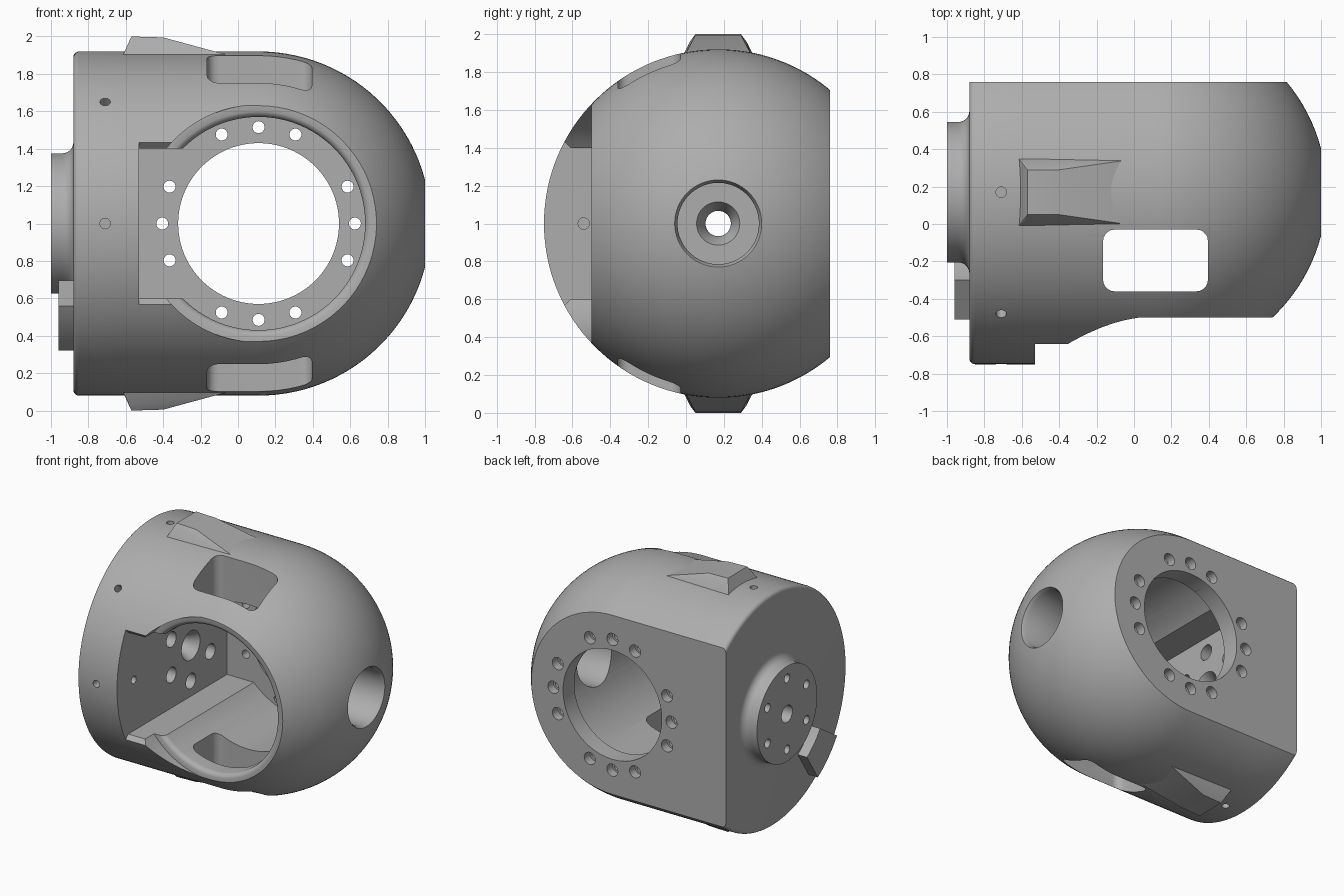
import bpy, bmesh
from math import sin, cos, pi, radians, sqrt
from mathutils import Vector

cube = bpy.data.objects.get("Cube")
if cube:
    bpy.data.objects.remove(cube, do_unlink=True)

grey = bpy.data.materials.new("machined grey")
grey.use_nodes = True
colour = (0.42, 0.42, 0.42, 1)
grey.diffuse_color = colour
grey.node_tree.nodes["Principled BSDF"].inputs["Base Color"].default_value = colour

CY, CZ, R = 0.17, 1.0, 0.92      # main axis (along x) and outer radius
PX = 0.11                        # centre of the dome and of the front port
AXIS = Vector((0, CY, CZ))
PORT = Vector((PX, 0, CZ))
X, Y = Vector((1, 0, 0)), Vector((0, 1, 0))


def finish(name, bm):
    bmesh.ops.remove_doubles(bm, verts=bm.verts, dist=1e-5)
    bmesh.ops.recalc_face_normals(bm, faces=bm.faces)
    mesh = bpy.data.meshes.new(name)
    bm.to_mesh(mesh)
    bm.free()
    ob = bpy.data.objects.new(name, mesh)
    bpy.context.collection.objects.link(ob)
    mesh.materials.append(grey)
    return ob


def lathe(name, profile, origin, axis, sides=32):
    """Closed solid of revolution from (distance along axis, radius) pairs."""
    turn = Vector((0, 0, 1)).rotation_difference(axis)
    bm = bmesh.new()
    rings = []
    for d, r in profile:
        rings.append([bm.verts.new(origin + turn @ Vector(
            (r * cos(2 * pi * i / sides), r * sin(2 * pi * i / sides), d))) for i in range(sides)])
    for a, b in zip(rings, rings[1:]):
        for i in range(sides):
            j = (i + 1) % sides
            bm.faces.new((a[i], a[j], b[j], b[i]))
    bm.faces.new(rings[0])
    bm.faces.new(rings[-1])
    return finish(name, bm)


def prism(name, outline, offset):
    """Extrude a planar outline by an offset vector."""
    bm = bmesh.new()
    face = bm.faces.new([bm.verts.new(p) for p in outline])
    new = bmesh.ops.extrude_face_region(bm, geom=[face])["geom"]
    bmesh.ops.translate(bm, vec=offset, verts=[v for v in new if isinstance(v, bmesh.types.BMVert)])
    return finish(name, bm)


def cut(target, cutter):
    cutter.hide_render = True
    mod = target.modifiers.new("cut", 'BOOLEAN')
    mod.operation, mod.solver, mod.object = 'DIFFERENCE', 'EXACT', cutter
    bpy.context.view_layer.objects.active = target
    bpy.ops.object.modifier_apply(modifier=mod.name)
    bpy.data.objects.remove(cutter, do_unlink=True)


def smooth(ob, angle=30):
    bpy.ops.object.select_all(action='DESELECT')
    ob.select_set(True)
    bpy.context.view_layer.objects.active = ob
    bpy.ops.object.shade_smooth_by_angle(angle=radians(angle))


# Housing: mounting flange, barrel and dome in one turned profile
profile = [(-1, 0.03), (-1, 0.375), (-0.94, 0.375)]
for i in range(1, 7):
    a = i / 6 * pi / 2
    profile.append((-0.94 + 0.06 * sin(a), 0.435 - 0.06 * cos(a)))
for i in range(6):
    a = i / 5 * pi / 2
    profile.append((-0.85 - 0.03 * cos(a), R - 0.03 + 0.03 * sin(a)))
profile += [(-0.6, R), (-0.35, R), (-0.1, R)]
end = sqrt(R * R - (1 - PX) ** 2)
for i in range(25):
    a = i / 24 * 1.3145
    profile.append((PX + R * sin(a), R * cos(a)))
profile += [(1, end), (1, 0.05)]
housing = lathe("housing", profile, AXIS, X, 128)

# Flat back with a softened edge
cut(housing, prism("back_cutter", [(-2, 0.76, -1), (2, 0.76, -1), (2, 0.76, 3), (-2, 0.76, 3)], (0, 1, 0)))

# Round front port with a rolled lip, cut down to the inner back wall
lip = [(-1.2, 0.635), (-0.5, 0.635)]
for i in range(1, 7):
    a = i / 6 * pi / 2
    lip.append((-0.5 + 0.04 * (1 - cos(a)), 0.61 - 0.04 * sin(a)))
lip.append((0.62, 0.57))
cut(housing, lathe("port_cutter", lip, PORT, Y, 96))

# Square side bay of the port, flared at its mouth
bay = [(-0.53, y, CZ + z) for y, z in
       ((0.62, -0.4), (0.62, 0.4), (-0.61, 0.4), (-0.66, 0.45), (-1, 0.45),
        (-1, -0.45), (-0.66, -0.45), (-0.61, -0.4))]
cut(housing, prism("bay_cutter", bay, (0.28, 0, 0)))
straight = [(-0.53, y, CZ + z) for y, z in ((0.62, -0.4), (0.62, 0.4), (-1, 0.4), (-1, -0.4))]
cut(housing, prism("bay_inner_cutter", straight, (0.6, 0, 0)))

# Back opening and its bolt holes, in threes
cut(housing, lathe("back_bore", [(0.4, 0.43), (1, 0.43)], PORT, Y, 96))
for quarter in range(4):
    for step in (-22.5, 0, 22.5):
        a = radians(90 * quarter + step)
        spot = PORT + Vector((cos(a), 0, sin(a))) * 0.515
        cut(housing, lathe("back_bolt_hole", [(0.5, 0.032), (0.69, 0.032), (0.69, 0.048), (1, 0.048)],
                           spot, Y, 24))

# Dome bore and the flange centre hole
cut(housing, lathe("dome_bore", [(0.3, 0.215), (0.97, 0.215), (1.01, 0.235), (1.2, 0.235)], AXIS, X, 64))
cut(housing, lathe("flange_bore", [(-1.1, 0.067), (-0.63, 0.067), (-0.59, 0.08), (-0.52, 0.12), (-0.4, 0.12)],
                   AXIS, X, 40))

# Flange bolt holes, counterbored from inside, and a pin hole
for i in range(6):
    a = radians(90 + 60 * i)
    spot = AXIS + Vector((0, cos(a), sin(a))) * 0.28
    cut(housing, lathe("flange_bolt_hole", [(-1.1, 0.034), (-0.68, 0.034), (-0.68, 0.06), (-0.4, 0.06)],
                       spot, X, 24))
cut(housing, lathe("pin_hole", [(-0.62, 0.03), (-0.4, 0.03)], Vector((0, -0.54, CZ)), X, 20))

# Rounded window through the top and the bottom
corner = 0.06
window = []
for k, (x, y) in enumerate(((0.395, -0.03), (-0.165, -0.03), (-0.165, -0.36), (0.395, -0.36))):
    sx, sy = (1, -1, -1, 1)[k], (1, 1, -1, -1)[k]
    for i in range(6):
        a = pi / 2 * (k + i / 5)
        window.append((x - sx * corner + corner * cos(a), y - sy * corner + corner * sin(a), -0.5))
cut(housing, prism("window_cutter", window, (0, 0, 3)))

# Small radial screw holes around the barrel
for a in (90, 135, 180, 270):
    d = Vector((0, cos(radians(a)), sin(radians(a))))
    cut(housing, lathe("screw_hole", [(0.8, 0.028), (1.1, 0.028)], AXIS + X * -0.71, d, 20))
smooth(housing)

# Wedge bosses above and below
for name, side in (("top_boss", 1), ("bottom_boss", -1)):
    bm = bmesh.new()
    for x, half, h in ((-0.57, 0.12, 1.0), (-0.4, 0.12, 0.995), (-0.58, 0.15, 0.96), (-0.4, 0.15, 0.96),
                       (-0.62, 0.185, 0.89), (-0.05, 0.17, 0.9)):
        for s in (-1, 1):
            bm.verts.new((x, CY + s * half, CZ + side * h))
    bmesh.ops.convex_hull(bm, input=bm.verts)
    smooth(finish(name, bm), 20)

# Curved stop block beside the flange
arc = [radians(213 + 24 * i / 8) for i in range(9)]
block = [(r, a) for r, seq in ((0.56, arc), (0.81, arc[::-1])) for a in seq]
stop = prism("stop_block", [(-0.96, CY + r * cos(a), CZ + r * sin(a)) for r, a in block], (0.1, 0, 0))
smooth(stop)
